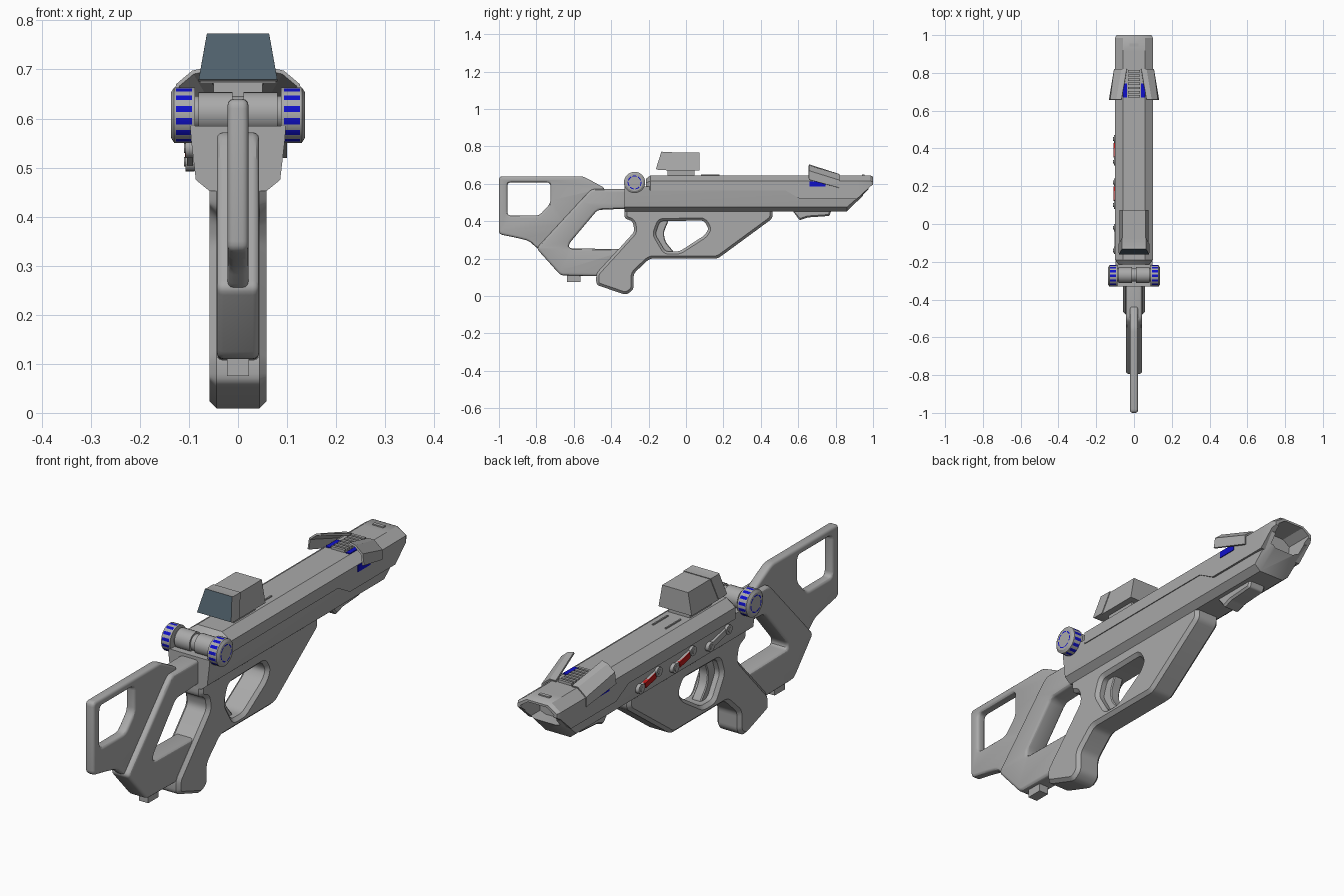
import bpy, bmesh, math
from mathutils import Matrix, Vector

if "Cube" in bpy.data.objects:
    bpy.data.objects.remove(bpy.data.objects["Cube"])


def material(name, rgb):
    m = bpy.data.materials.new(name)
    m.use_nodes = True
    m.diffuse_color = (*rgb, 1)
    m.node_tree.nodes["Principled BSDF"].inputs["Base Color"].default_value = (*rgb, 1)
    return m


GREY = material("body grey", (0.4, 0.4, 0.4))
BLUE = material("signal blue", (0.005, 0.005, 0.6))
RED = material("marker red", (0.5, 0.01, 0.01))
GLASS = material("screen glass", (0.08, 0.12, 0.15))


def finish(ob, mats):
    """Apply modifiers, clean the mesh, assign materials and shade."""
    bpy.ops.object.select_all(action="DESELECT")
    ob.select_set(True)
    bpy.context.view_layer.objects.active = ob
    bpy.ops.object.convert(target="MESH")
    ob = bpy.context.view_layer.objects.active
    bm = bmesh.new()
    bm.from_mesh(ob.data)
    bmesh.ops.remove_doubles(bm, verts=bm.verts, dist=0.0002)
    bmesh.ops.recalc_face_normals(bm, faces=bm.faces)
    bm.to_mesh(ob.data)
    bm.free()
    if not ob.data.materials:
        for m in mats:
            ob.data.materials.append(m)
    bpy.ops.object.shade_smooth_by_angle(angle=math.radians(30))
    return ob


def from_bmesh(name, bm, mats=(GREY,), mirror=False, cutter=None, thick=0):
    bmesh.ops.recalc_face_normals(bm, faces=bm.faces)
    me = bpy.data.meshes.new(name)
    bm.to_mesh(me)
    bm.free()
    ob = bpy.data.objects.new(name, me)
    bpy.context.collection.objects.link(ob)
    for m in mats:
        me.materials.append(m)
    if thick:
        mod = ob.modifiers.new("thickness", "SOLIDIFY")
        mod.thickness, mod.offset = thick, 0
    if cutter:
        mod = ob.modifiers.new("cut", "BOOLEAN")
        mod.operation, mod.object, mod.solver = "DIFFERENCE", cutter, "EXACT"
    if mirror:
        ob.modifiers.new("mirror", "MIRROR").use_mirror_merge = False
    return finish(ob, mats)


def rounded(pts, r):
    """Round every corner of a closed outline."""
    out = []
    for i, p in enumerate(pts):
        p = Vector(p)
        a, b = Vector(pts[i - 1]) - p, Vector(pts[(i + 1) % len(pts)]) - p
        pa = p + a.normalized() * min(r, a.length * 0.4)
        pb = p + b.normalized() * min(r, b.length * 0.4)
        for k in range(5):
            t = k / 4
            out.append(pa * (1 - t) ** 2 + p * 2 * t * (1 - t) + pb * t * t)
    return out


def plate(name, outlines, half, bevel, r=0.02, res=0):
    """Side profile (y, z), with holes, extruded across x."""
    cu = bpy.data.curves.new(name, "CURVE")
    cu.dimensions, cu.fill_mode = "2D", "BOTH"
    cu.extrude, cu.bevel_depth, cu.offset = half - bevel, bevel, -bevel
    cu.bevel_resolution = res
    for outline in outlines:
        pts = rounded(outline, r)
        sp = cu.splines.new("POLY")
        sp.points.add(len(pts) - 1)
        for q, p in zip(sp.points, pts):
            q.co = (p.x, p.y, 0, 1)
        sp.use_cyclic_u = True
    ob = bpy.data.objects.new(name, cu)
    bpy.context.collection.objects.link(ob)
    ob.matrix_world = Matrix(((0, 0, 1, 0), (1, 0, 0, 0), (0, 1, 0, 0), (0, 0, 0, 1)))
    return finish(ob, (GREY,))


def loft(sections):
    """Join mirrored half sections (y, [(x, z)], lean) along y."""
    bm = bmesh.new()
    rings = []
    for y, half, lean in sections:
        pts = half + [(-x, z) for x, z in reversed(half)]
        rings.append([bm.verts.new((x, y + lean * z, z)) for x, z in pts])
    n = len(rings[0])
    for a, b in zip(rings, rings[1:]):
        for i in range(n):
            bm.faces.new((a[i], a[(i + 1) % n], b[(i + 1) % n], b[i]))
    front = bm.faces.new(rings[0])
    bm.faces.new(rings[-1])
    return bm, front


def box(name, lo, hi, mat=GREY, mirror=False):
    bm = bmesh.new()
    bmesh.ops.create_cube(bm, size=1)
    for v in bm.verts:
        v.co = [a + (c + 0.5) * (b - a) for a, b, c in zip(lo, hi, v.co)]
    return from_bmesh(name, bm, (mat,), mirror)


def rod(name, centre, radius, length, sides=24):
    """Cylinder lying along x."""
    bm = bmesh.new()
    bmesh.ops.create_cone(bm, cap_ends=True, segments=sides, radius1=radius, radius2=radius,
                          depth=length, matrix=Matrix.Translation(centre) @ Matrix.Rotation(math.pi / 2, 4, "Y"))
    return from_bmesh(name, bm)


# Stock, frame and grip
plate("stock", [[(-1, .64), (-.55, .64), (-.43, .575), (-.5, .52), (-.65, .36), (-.74, .25),
                 (-.79, .25), (-.84, .295), (-.9, .31), (-1, .33)],
                [(-.955, .607), (-.725, .607), (-.725, .495), (-.785, .43), (-.955, .43)]],
      .021, .012, res=2)
plate("stock_frame", [[(-.8, .255), (-.67, .11), (-.38, .105), (-.33, .25), (-.625, .255), (-.625, .28),
                       (-.473, .46), (-.25, .47), (-.25, .572), (-.505, .572), (-.55, .525)]],
      .043, .013, res=2)
box("frame_foot", (-.022, -.635, .075), (.022, -.565, .12))
plate("grip_and_guard", [[(-.33, .475), (-.33, .415), (-.285, .4), (-.275, .345), (-.37, .24), (-.48, .12),
                          (-.48, .06), (-.32, .005), (-.28, .035), (-.28, .12), (-.195, .2),
                          (.17, .2), (.463, .415), (.463, .475)],
                         [(-.165, .33), (-.14, .4), (.095, .404), (.122, .36), (.1, .325),
                          (-.035, .238), (-.11, .238)]], .058, .014)
plate("trigger", [[(-.18, .41), (-.09, .41), (-.12, .34), (-.11, .29), (-.06, .23), (-.12, .22), (-.18, .3)]],
      .022, .004)

# Barrel housing with a hollow muzzle
bore, _ = loft([(y, [(.045, .628), (.078, .605), (.07, .54), (.045, .53)], 0) for y in (.88, 1.1)])
bore_cutter = from_bmesh("bore_cutter", bore)
bore_cutter.hide_render = True
bore_cutter.hide_set(True)


def upper(y, base, inset=0):
    return (y, [(.058 - inset, .645 - inset), (.1 - inset, .615 - inset / 2), (.1 - inset, base)], 0)


bm, _ = loft([upper(-.215, .57, .02), upper(-.19, .565), upper(.53, .565), upper(.61, .52),
              upper(.915, .52), upper(.985, .585), upper(1, .595, .008)])
from_bmesh("upper_housing", bm, cutter=bore_cutter)
low = [(.097, .585), (.096, .56), (.086, .475), (.058, .452)]
bm, _ = loft([(-.33, low, 0), (.86, low, 0),
              (.975, [(.097, .59), (.096, .585), (.09, .575), (.06, .565)], 0)])
from_bmesh("lower_housing", bm, cutter=bore_cutter)
plate("front_hand_stop", [[(.56, .47), (.607, .405), (.65, .42), (.767, .428), (.78, .47)]], .04, .008, r=.008)
box("muzzle_notch", (-.025, .94, .64), (.025, .955, .65))
box("top_rail", (.027, .08, .64), (.033, .18, .65), mirror=True)

# Flared front sight with ribs and blue inlays
bm = bmesh.new()
strips = [(.82, [(.038, .648), (.065, .648), (.102, .618), (.102, .578)]),
          (.657, [(.066, .7), (.092, .694), (.123, .668), (.129, .622)])]
a, b = [[bm.verts.new((x, y, z)) for x, z in pts] for y, pts in strips]
for i in range(3):
    bm.faces.new((a[i], a[i + 1], b[i + 1], b[i]))
from_bmesh("sight_flap", bm, mirror=True, thick=.008)
for i in range(7):
    y = .67 + i * .022
    box(f"sight_rib_{i + 1}", (-.032, y, .64), (.032, y + .012, .656))
box("side_inlay", (.098, .66, .585), (.103, .745, .613), BLUE, True)
box("top_inlay", (.038, .67, .64), (.058, .745, .649), BLUE, True)

# Optic with a recessed screen
lean = .316
hood = [(.064, .77), (.081, .675)]
bm, front = loft([(-.363, hood, lean), (-.318, hood, lean)])
bmesh.ops.inset_individual(bm, faces=[front], thickness=.009, depth=0)
bmesh.ops.inset_individual(bm, faces=[front], thickness=.001, depth=-.012)
front.material_index = 1
from_bmesh("optic_hood", bm, (GREY, GLASS))
case = [(.061, .767), (.078, .672)]
bm, _ = loft([(-.32, case, lean), (.073, case, 0)])
from_bmesh("optic_case", bm)
box("optic_mount", (-.05, -.1, .635), (.05, .045, .68))

# Adjustment wheels on a cross axle
CY, CZ, SIDES = -.275, .607, 28
rings = [(.088, .03), (.088, .057), (.094, .057), (.126, .057), (.13, .057),
         (.137, .046), (.137, .037), (.137, .032)]
bm = bmesh.new()
loops = [[bm.verts.new((x, CY + r * math.cos(t), CZ + r * math.sin(t)))
          for t in (math.tau * (i + .5) / SIDES for i in range(SIDES))] for x, r in rings]
for k, (a, b) in enumerate(zip(loops, loops[1:])):
    for i in range(SIDES):
        j = (i + 1) % SIDES
        f = bm.faces.new((a[i], a[j], b[j], b[i]))
        f.material_index = int((k == 2 and i % 2 == 0) or (k == 6 and i % 4 != 0))
bm.faces.new(loops[0])
bm.faces.new(loops[-1])
from_bmesh("adjustment_wheel", bm, (GREY, BLUE), mirror=True)
rod("axle", (0, CY + .005, .612), .034, .18)
for s in (-1, 1):
    rod("axle_sleeve", (s * .046, CY + .005, .612), .042, .07)

# Linked levers on one side
for n, y in enumerate((.45, .22, -.02)):
    ends = [Vector((-.098, y, .512)), Vector((-.098, y - .12, .54))]
    for e in ends:
        rod(f"lever_{n + 1}_pivot", e, .02, .018, 16)
        rod(f"lever_{n + 1}_pin", e, .01, .024, 12)
    mid, d = (ends[0] + ends[1]) / 2, ends[1] - ends[0]
    turn = Matrix.Translation(mid) @ Matrix.Rotation(math.atan2(d.z, d.y), 4, "X")
    arm = box(f"lever_{n + 1}_arm", (-.006, -.06, -.012), (.006, .06, .012))
    arm.matrix_world = turn
    if n < 2:
        mark = box(f"lever_{n + 1}_marker", (-.01, -.036, -.012), (.004, .036, .012), RED)
        mark.matrix_world = turn
